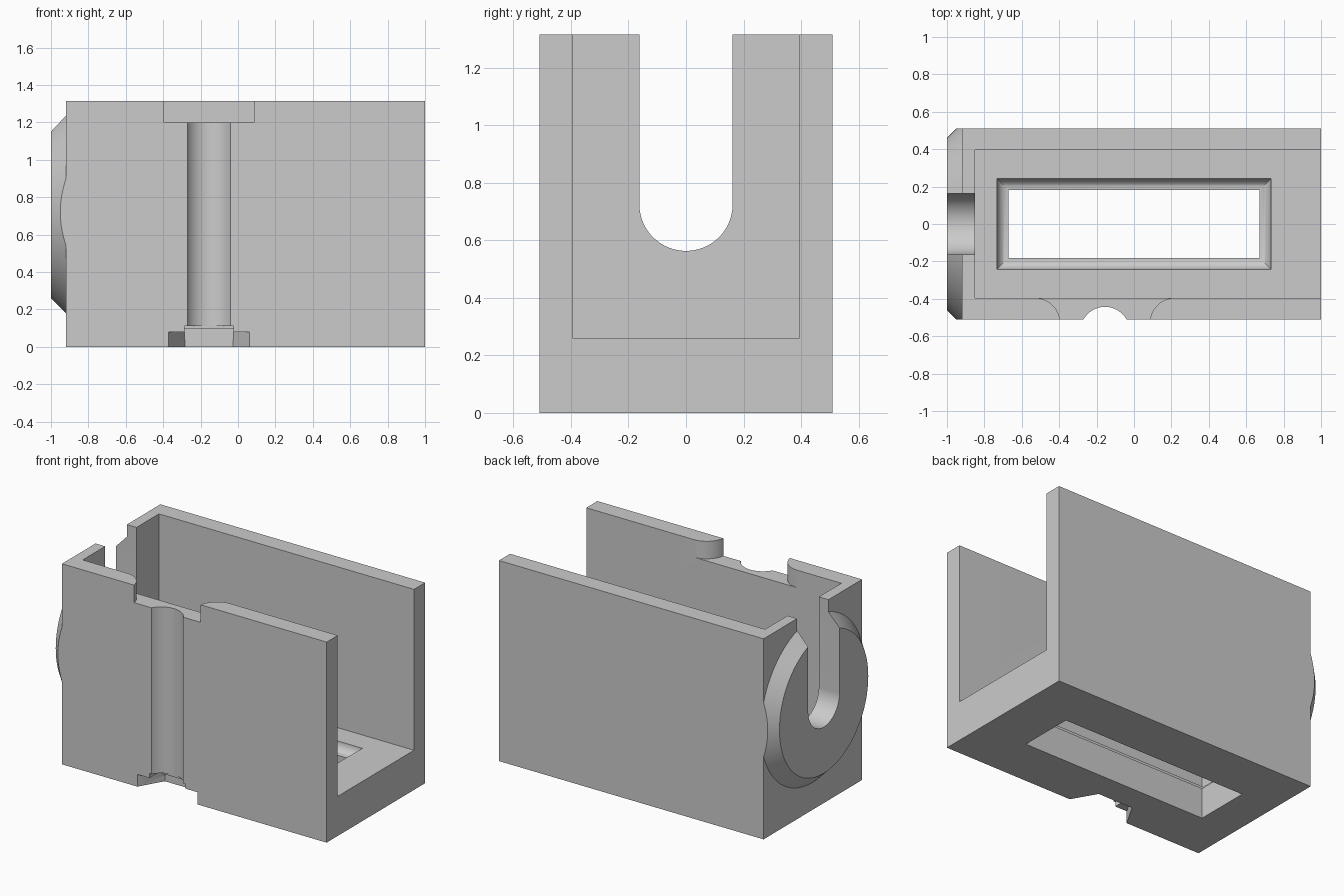
import bpy
import bmesh
from math import sin, cos, pi, radians

default = bpy.data.objects.get("Cube")
if default:
    bpy.data.objects.remove(default, do_unlink=True)

grey = bpy.data.materials.new("plain_grey")
grey.use_nodes = True
grey.diffuse_color = (0.6, 0.6, 0.6, 1)
grey.node_tree.nodes["Principled BSDF"].inputs["Base Color"].default_value = grey.diffuse_color


def loft(name, rings):
    """Closed solid skinned through rings of equal point count."""
    bm = bmesh.new()
    loops = [[bm.verts.new(p) for p in ring] for ring in rings]
    n = len(loops[0])
    for a, b in zip(loops, loops[1:]):
        for i in range(n):
            j = (i + 1) % n
            bm.faces.new((a[i], a[j], b[j], b[i]))
    bm.faces.new(loops[0])
    bm.faces.new(loops[-1])
    bmesh.ops.recalc_face_normals(bm, faces=bm.faces)
    mesh = bpy.data.meshes.new(name)
    bm.to_mesh(mesh)
    bm.free()
    mesh.materials.append(grey)
    obj = bpy.data.objects.new(name, mesh)
    bpy.context.collection.objects.link(obj)
    return obj


def box(name, x0, x1, y0, y1, z0, z1):
    outline = [(x0, y0), (x1, y0), (x1, y1), (x0, y1)]
    return upright(name, outline, z0, z1)


def upright(name, outline, z0, z1):
    return loft(name, [[(x, y, z) for x, y in outline] for z in (z0, z1)])


def arc(cx, cy, r, start, end, steps):
    angles = [start + (end - start) * i / steps for i in range(steps + 1)]
    return [(cx + r * cos(a), cy + r * sin(a)) for a in angles]


def circle(cx, cy, r, sides):
    return arc(cx, cy, r, 0, 2 * pi, sides)[:-1]


def combine(target, tool, operation="DIFFERENCE"):
    """Apply a boolean, then discard the tool."""
    tool.hide_render = True
    mod = target.modifiers.new(tool.name, "BOOLEAN")
    mod.operation = operation
    mod.solver = "EXACT"
    mod.object = tool
    bpy.context.view_layer.objects.active = target
    bpy.ops.object.modifier_apply(modifier=mod.name)
    bpy.data.objects.remove(tool, do_unlink=True)


FRONT, TOP, FLOOR = -0.51, 1.315, 0.26
BOLT_X, BOLT_Y = -0.155, -0.575
BOSS_Z = 0.72

# Block with a bevelled round boss on the closed end, trimmed flush at the sides
housing = box("housing", -0.92, 1, -0.7, 0.7, 0, TOP)
boss = loft("boss", [[(x, y, z) for y, z in circle(0, BOSS_Z, r, 128)]
                     for x, r in ((-0.88, 0.58), (-1, 0.46))])
combine(housing, boss, "UNION")
for side in (-1, 1):
    near, far = sorted((side * 0.51, side * 2))
    combine(housing, box("side_trim", -2, 2, near, far, -1, 2))

# Main channel, open at the top and one end
combine(housing, box("channel", -0.85, 2, -0.395, 0.395, FLOOR, 2))

# U-shaped slot through the closed end
u_shape = arc(0, 0.725, 0.162, pi, 2 * pi, 48) + [(0.162, 2), (-0.162, 2)]
combine(housing, loft("end_slot", [[(x, y, z) for y, z in u_shape] for x in (-1.5, -0.7)]))

# Floor opening with a hollow-rounded rim
COVE = 0.06
levels = [(0, -0.5)]
levels += [(COVE * sin(t), FLOOR - COVE * cos(t)) for t in [i * pi / 24 for i in range(13)]]
levels += [(COVE, FLOOR + 0.1)]
combine(housing, loft("floor_opening", [
    [(sx * (0.672 + d), sy * (0.182 + d), z) for sx, sy in ((-1, -1), (1, -1), (1, 1), (-1, 1))]
    for d, z in levels]))

# Notch in the front wall top, with rounded wall ends
left_end = arc(BOLT_X - 0.375, -0.53, 0.135, 0, pi / 2, 20)
right_end = arc(BOLT_X + 0.375, -0.53, 0.135, pi / 2, pi, 20)
outline = [(left_end[0][0], -0.7)] + left_end + [(left_end[-1][0], -0.3)]
outline += [(right_end[0][0], -0.3)] + right_end + [(right_end[-1][0], -0.7)]
combine(housing, upright("top_notch", outline, 1.2, 2))

# Vertical bolt groove, hexagonal nut pocket and its two thin steps
combine(housing, upright("bolt_groove", circle(BOLT_X, BOLT_Y, 0.132, 96), -0.5, 2))
combine(housing, upright("nut_pocket", circle(BOLT_X, BOLT_Y, 0.255, 6), -0.5, 0.08))
for name, depth, top in (("lower_step", 0.221, 0.095), ("upper_step", 0.134, 0.11)):
    combine(housing, box(name, BOLT_X - 0.13, BOLT_X + 0.13, -0.8, BOLT_Y + depth, 0.04, top))

# Smooth the curved faces, keep edges crisp
bpy.ops.object.select_all(action="DESELECT")
housing.select_set(True)
bpy.context.view_layer.objects.active = housing
bpy.ops.object.shade_smooth_by_angle(angle=radians(30))
